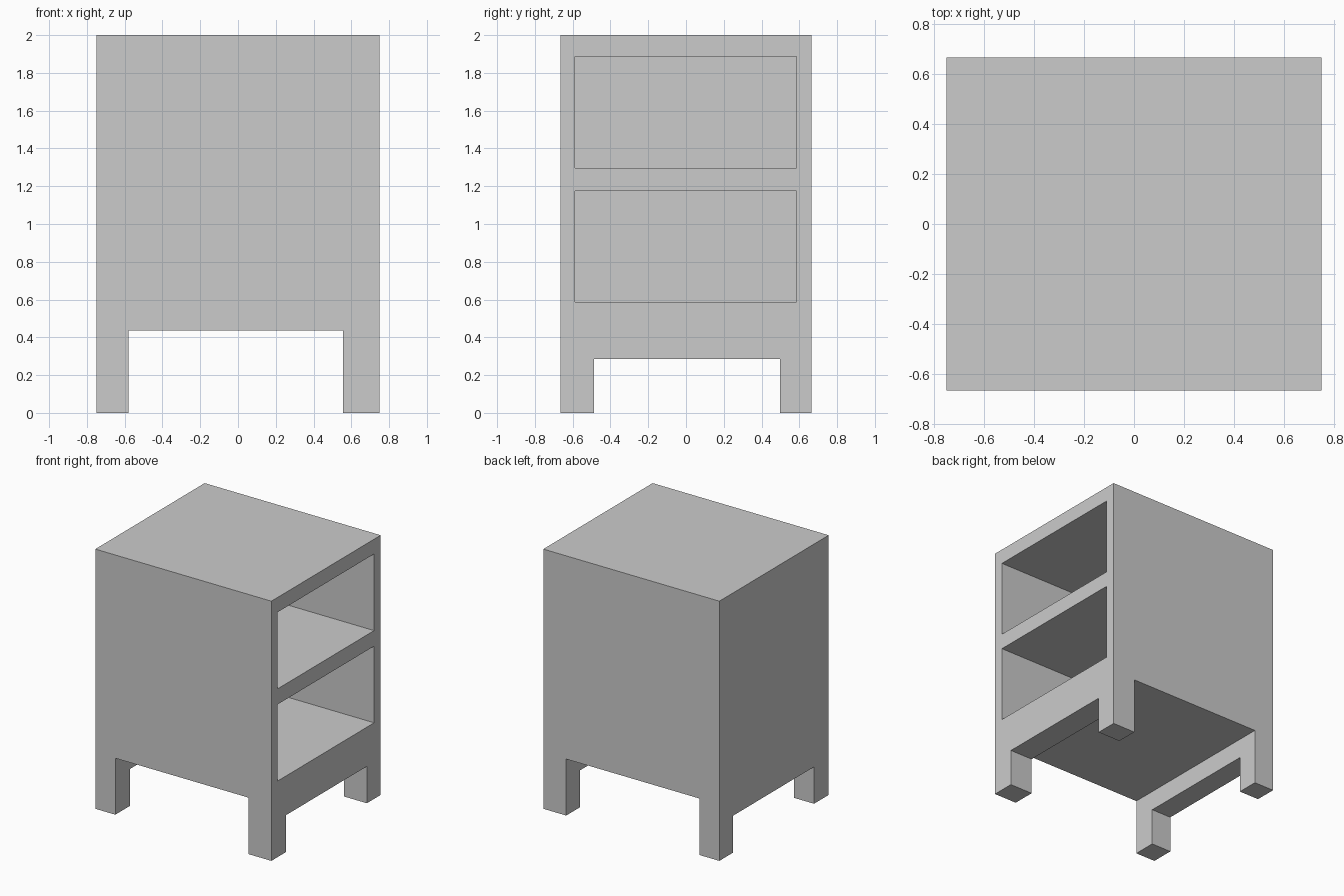
import bpy
from mathutils import Vector

if "Cube" in bpy.data.objects:
    bpy.data.objects.remove(bpy.data.objects["Cube"])


def box(name, low, high):
    """Axis-aligned box between two opposite corners."""
    low, high = Vector(low), Vector(high)
    bpy.ops.mesh.primitive_cube_add(size=1, location=(low + high) / 2)
    obj = bpy.context.object
    obj.name = name
    obj.scale = high - low
    bpy.ops.object.transform_apply(location=True, rotation=False, scale=True)
    return obj


def cut(target, low, high):
    """Subtract a box from the target and discard the cutter."""
    cutter = box("cutter", low, high)
    cutter.hide_render = True
    mod = target.modifiers.new("cut", 'BOOLEAN')
    mod.operation = 'DIFFERENCE'
    mod.solver = 'EXACT'
    mod.object = cutter
    bpy.context.view_layer.objects.active = target
    bpy.ops.object.modifier_apply(modifier=mod.name)
    bpy.data.objects.remove(cutter, do_unlink=True)


# Cabinet block
W, D, H = 0.75, 0.665, 2.0
cabinet = box("cabinet", (-W, -D, 0), (W, D, H))

# Leg openings: tall one running front to back, lower one running side to side
cut(cabinet, (-0.58, -1, -0.2), (0.555, 1, 0.435))
cut(cabinet, (-1, -0.487, -0.2), (1, 0.497, 0.284))

# Two open shelf compartments facing +x
for floor in (0.586, 1.296):
    cut(cabinet, (-0.66, -0.588, floor), (1, 0.585, floor + 0.59))
